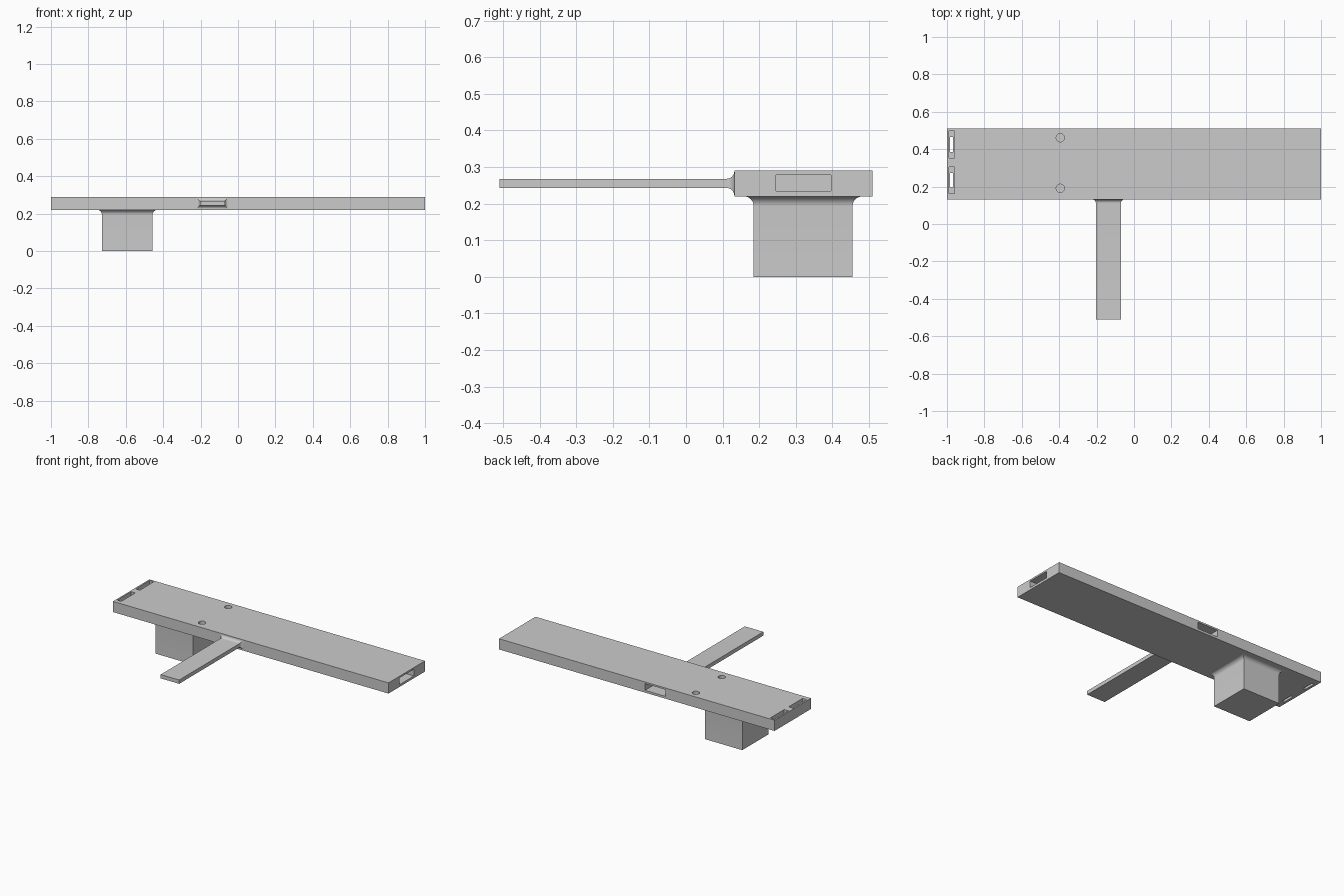
import bpy, bmesh, math
from mathutils import Vector

if "Cube" in bpy.data.objects:
    bpy.data.objects.remove(bpy.data.objects["Cube"], do_unlink=True)

GREY = (0.6, 0.6, 0.6, 1)
mat = bpy.data.materials.new("plain grey")
mat.use_nodes = True
mat.diffuse_color = GREY
mat.node_tree.nodes["Principled BSDF"].inputs["Base Color"].default_value = GREY


def make(name, bm):
    bmesh.ops.recalc_face_normals(bm, faces=bm.faces)
    mesh = bpy.data.meshes.new(name)
    bm.to_mesh(mesh)
    bm.free()
    ob = bpy.data.objects.new(name, mesh)
    bpy.context.collection.objects.link(ob)
    mesh.materials.append(mat)
    return ob


def box(name, lo, hi):
    bm = bmesh.new()
    bmesh.ops.create_cube(bm, size=1)
    lo, hi = Vector(lo), Vector(hi)
    for v in bm.verts:
        v.co = (lo + hi) / 2 + v.co * (hi - lo)
    return make(name, bm)


def cylinder(name, centre, radius, depth):
    bm = bmesh.new()
    bmesh.ops.create_cone(bm, cap_ends=True, segments=32, radius1=radius,
                          radius2=radius, depth=depth)
    bmesh.ops.translate(bm, verts=bm.verts, vec=centre)
    return make(name, bm)


def select_only(ob):
    bpy.ops.object.select_all(action='DESELECT')
    ob.select_set(True)
    bpy.context.view_layer.objects.active = ob


def cut(ob, cutter):
    cutter.hide_render = True
    mod = ob.modifiers.new("cut", 'BOOLEAN')
    mod.operation, mod.solver, mod.object = 'DIFFERENCE', 'EXACT', cutter
    select_only(ob)
    bpy.ops.object.modifier_apply(modifier=mod.name)
    bpy.data.objects.remove(cutter, do_unlink=True)


def flared_bar(name, half_u, half_v, length, r, place):
    """Rectangular bar whose root widens in a concave fillet."""
    steps = 10
    rings = [(0, 0)]
    for i in range(steps + 1):
        a = math.pi / 2 * i / steps
        rings.append((length - r + r * math.sin(a), r * (1 - math.cos(a))))
    rings.append((length + 0.005, r))
    bm = bmesh.new()
    loops = []
    for w, grow in rings:
        u, v = half_u + grow, half_v + grow
        loops.append([bm.verts.new(place(su * u, sv * v, w))
                      for su, sv in ((-1, -1), (1, -1), (1, 1), (-1, 1))])
    for a, b in zip(loops, loops[1:]):
        for i in range(4):
            j = (i + 1) % 4
            bm.faces.new((a[i], a[j], b[j], b[i]))
    bm.faces.new(loops[0])
    bm.faces.new(loops[-1])
    return make(name, bm)


# Long flat board
BACK, FRONT, BOTTOM, TOP = 0.51, 0.132, 0.22, 0.29
board = box("board", (-1, FRONT, BOTTOM), (1, BACK, TOP))

# Rectangular sockets in the left end and in the back edge
cut(board, box("end_socket", (0.85, 0.246, 0.235), (1.1, 0.396, 0.279)))
cut(board, box("back_socket", (-0.21, 0.36, 0.235), (-0.06, 0.6, 0.279)))

# Stepped slots in the right end, and round blind holes
for y in (0.234, 0.425):
    cut(board, box("slot_recess", (-0.99, y - 0.072, 0.255), (-0.96, y + 0.072, 0.4)))
    cut(board, box("slot_hole", (-0.983, y - 0.04, 0.1), (-0.967, y + 0.04, 0.4)))
for y in (0.191, 0.461):
    cut(board, cylinder("round_hole", (-0.394, y, 0.305), 0.022, 0.1))

# Square block below, and thin arm at the front
block = flared_bar("lower_block", 0.135, 0.135, BOTTOM, 0.027,
                   lambda u, v, w: (-0.592 + u, 0.32 + v, w))
arm = flared_bar("front_arm", 0.067, 0.0125, FRONT + 0.51, 0.021,
                 lambda u, v, w: (-0.137 + u, -0.51 + w, 0.2555 + v))

for ob in (board, block, arm):
    select_only(ob)
    bpy.ops.object.shade_smooth_by_angle(angle=math.radians(30))
